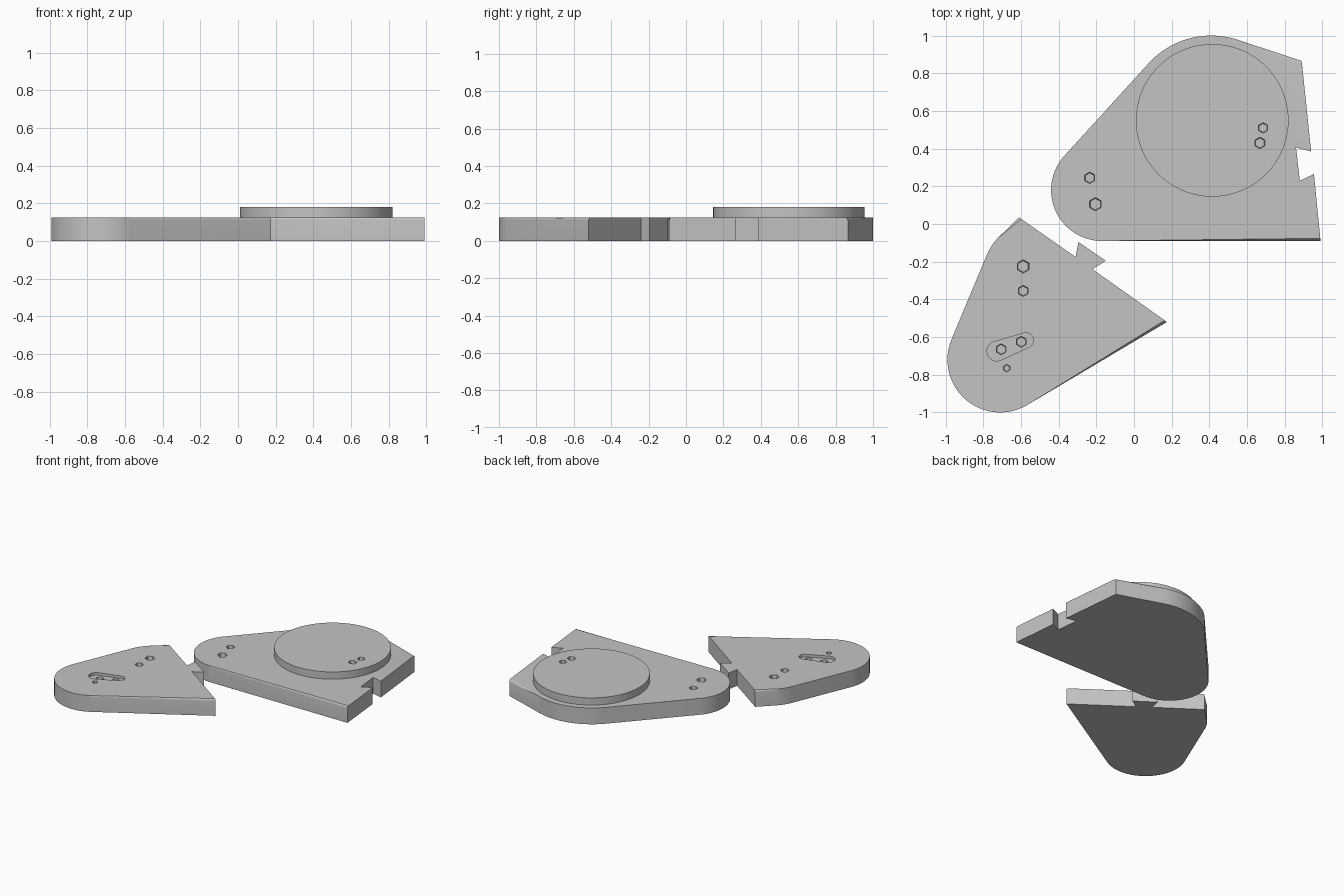
import bpy, bmesh, math

if "Cube" in bpy.data.objects:
    bpy.data.objects.remove(bpy.data.objects["Cube"])

grey = bpy.data.materials.new("light_grey")
grey.diffuse_color = (0.55, 0.55, 0.55, 1)
grey.use_nodes = True
grey.node_tree.nodes["Principled BSDF"].inputs["Base Color"].default_value = grey.diffuse_color


def arc(cx, cy, r, a0, a1, n):
    return [(cx + r * math.cos(math.radians(a0 + (a1 - a0) * i / n)),
             cy + r * math.sin(math.radians(a0 + (a1 - a0) * i / n))) for i in range(n + 1)]


def slab(name, outer, joint, z0, z1, fillet=0.0, taper=1.0):
    """Extruded outline; only the top rim along the outer run is rounded."""
    bm = bmesh.new()
    pts = outer + joint
    n, k = len(pts), len(outer)
    cx, cy = sum(p[0] for p in pts) / n, sum(p[1] for p in pts) / n
    low = [bm.verts.new((cx + (x - cx) * taper, cy + (y - cy) * taper, z0)) for x, y in pts]
    top = [bm.verts.new((x, y, z1)) for x, y in pts]
    bm.faces.new(low[::-1])
    bm.faces.new(top)
    for i in range(n):
        j = (i + 1) % n
        bm.faces.new((low[i], low[j], top[j], top[i]))
    if fillet:
        last = k - 1 if joint else k
        rim = [bm.edges.get((top[i], top[(i + 1) % n])) for i in range(last)]
        bmesh.ops.bevel(bm, geom=rim, offset=fillet, segments=3, profile=0.5, affect='EDGES')
    bmesh.ops.recalc_face_normals(bm, faces=bm.faces[:])
    mesh = bpy.data.meshes.new(name)
    bm.to_mesh(mesh)
    bm.free()
    mesh.materials.append(grey)
    ob = bpy.data.objects.new(name, mesh)
    bpy.context.collection.objects.link(ob)
    return ob


def cut(body, outline, z0, z1, taper=1.0):
    """Sink a blind pocket into a body."""
    tool = slab("pocket_cutter", outline, [], z0, z1, taper=taper)
    tool.hide_render = True
    mod = body.modifiers.new("pocket", 'BOOLEAN')
    mod.operation, mod.solver, mod.object = 'DIFFERENCE', 'EXACT', tool
    bpy.context.view_layer.objects.active = body
    bpy.ops.object.modifier_apply(modifier=mod.name)
    bpy.data.objects.remove(tool)


def hex_hole(body, x, y, r, surface, depth=0.035):
    cut(body, arc(x, y, r, 30, 330, 5), surface - depth, surface + 0.004, 0.85)


H, DISC_TOP = 0.125, 0.18

# Large plate with dovetail socket in its right edge
large = slab("large_plate",
             [(0.89, 0.865)] + arc(0.41, 0.55, 0.45, 71, 136, 18)
             + arc(-0.17, 0.18, 0.27, 136, 270, 30) + [(0.99, -0.09)],
             [(0.955, 0.265), (0.88, 0.23), (0.86, 0.405), (0.94, 0.385)],
             0, H, 0.014)
for x, y, r in ((-0.235, 0.245, 0.031), (-0.205, 0.105, 0.036)):
    hex_hole(large, x, y, r, H)

# Raised round platform
disc = slab("round_platform", arc(0.415, 0.55, 0.405, 0, 355, 71), [],
            H - 0.01, DISC_TOP, 0.014)
for x, y, r in ((0.685, 0.51, 0.028), (0.668, 0.43, 0.031)):
    hex_hole(disc, x, y, r, DISC_TOP)

# Small plate with dovetail tongue
small = slab("small_plate",
             [(-0.61, 0.035)] + arc(-0.522, -0.27, 0.28, 135, 157, 6)
             + arc(-0.71, -0.72, 0.28, 157, 300.5, 32) + [(0.175, -0.52)],
             [(-0.22, -0.24), (-0.15, -0.195), (-0.295, -0.095), (-0.31, -0.175)],
             0, H, 0.014)

# Shallow slot, then the hexagonal pockets
cut(small, arc(-0.728, -0.675, 0.052, 110, 290, 12) + arc(-0.573, -0.617, 0.04, -70, 110, 12),
    H - 0.02, H + 0.02)
for x, y, r in ((-0.705, -0.665, 0.03), (-0.598, -0.625, 0.03)):
    hex_hole(small, x, y, r, H - 0.02, 0.025)
for x, y, r in ((-0.588, -0.225, 0.036), (-0.588, -0.355, 0.03), (-0.675, -0.765, 0.02)):
    hex_hole(small, x, y, r, H)

# Smooth the rounded walls, keep the hard edges
for ob in (large, disc, small):
    bpy.ops.object.select_all(action='DESELECT')
    ob.select_set(True)
    bpy.context.view_layer.objects.active = ob
    bpy.ops.object.shade_smooth_by_angle(angle=math.radians(35))
